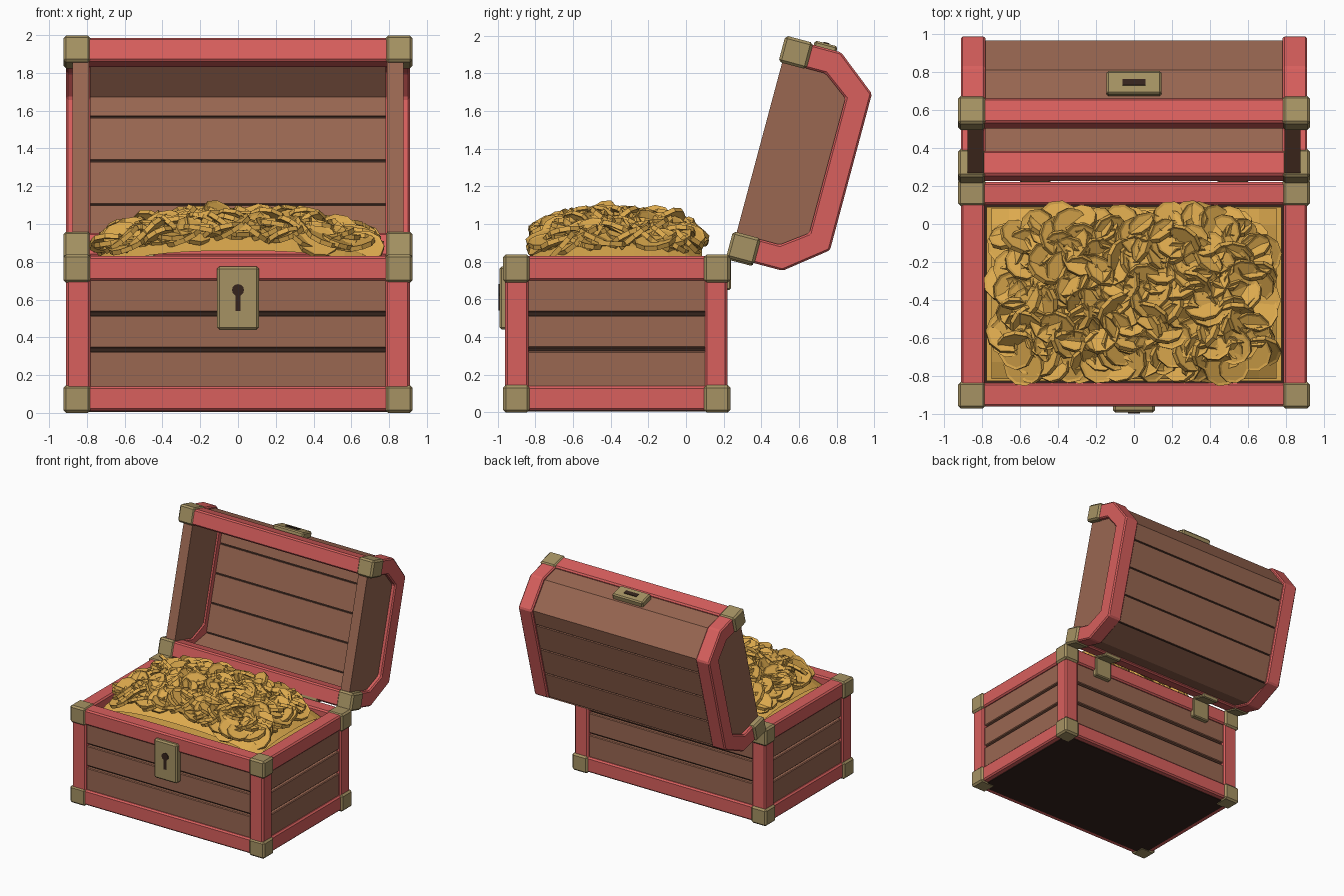
import bpy, bmesh, math, random
from mathutils import Matrix, Vector

cube = bpy.data.objects.get("Cube")
if cube:
    bpy.data.objects.remove(cube, do_unlink=True)


def material(name, rgb):
    m = bpy.data.materials.new(name)
    m.use_nodes = True
    m.diffuse_color = (*rgb, 1)
    node = next(n for n in m.node_tree.nodes if n.type == 'BSDF_PRINCIPLED')
    node.inputs["Base Color"].default_value = (*rgb, 1)
    node.inputs["Roughness"].default_value = 0.7
    return m


RED = material("red_trim", (0.69, 0.115, 0.11))
WOOD = material("brown_wood", (0.32, 0.135, 0.083))
BRASS = material("dull_brass", (0.38, 0.29, 0.125))
GOLD = material("gold", (0.72, 0.40, 0.075))
DARK = material("dark_wood", (0.035, 0.017, 0.012))

# The lid is built in its own frame (x, u along the rim, -v into the dome) and swung open
HINGE = Matrix.Translation((0, 0.22, 0.82)) @ Matrix.Rotation(math.radians(75), 4, 'X')


def finish(name, bm, mat, lid=False, bevel=0.0):
    bmesh.ops.recalc_face_normals(bm, faces=bm.faces)
    me = bpy.data.meshes.new(name)
    bm.to_mesh(me)
    bm.free()
    me.materials.append(mat)
    ob = bpy.data.objects.new(name, me)
    bpy.context.scene.collection.objects.link(ob)
    if lid:
        ob.matrix_world = HINGE
    if bevel:
        mod = ob.modifiers.new("bevel", 'BEVEL')
        mod.width = bevel
        mod.segments = 1
        mod.limit_method = 'ANGLE'
    return ob


def box(name, mat, x, y, z, bevel=0.0, lid=False):
    """Box from ranges; on the lid, z is the depth v into the dome."""
    if lid:
        z = (-z[1], -z[0])
    bm = bmesh.new()
    bmesh.ops.create_cube(bm, size=1)
    for v in bm.verts:
        v.co = [r[0] if c < 0 else r[1] for c, r in zip(v.co, (x, y, z))]
    return finish(name, bm, mat, lid, bevel)


def lid_prism(name, mat, profile, x, bevel=0.0):
    """Extrude a closed (u, v) profile across x in the lid frame."""
    bm = bmesh.new()
    face = bm.faces.new([bm.verts.new((x[0], u, -v)) for u, v in profile])
    ext = bmesh.ops.extrude_face_region(bm, geom=[face])
    moved = [g for g in ext["geom"] if isinstance(g, bmesh.types.BMVert)]
    bmesh.ops.translate(bm, verts=moved, vec=(x[1] - x[0], 0, 0))
    return finish(name, bm, mat, True, bevel)


def side_range(s, a, b):
    return (a, b) if s > 0 else (-b, -a)


SIDES = ((1, "left"), (-1, "right"))
FRONT, BACK = (-0.96, -0.835), (0.10, 0.22)
ENDS = (("front", FRONT), ("back", BACK))
LEVELS = (("bottom", (0.01, 0.14)), ("top", (0.70, 0.83)))
ROWS = ((0.13, 0.325), (0.343, 0.515), (0.533, 0.71))

# Base core, underside and gold bed
box("base_core", DARK, (-0.86, 0.86), (-0.91, 0.17), (0.004, 0.62))
box("gold_bed", GOLD, (-0.775, 0.775), (-0.825, 0.09), (0.6, 0.73))

# Base planks
for i, row in enumerate(ROWS):
    for end, y in (("front", (-0.94, -0.85)), ("back", (0.11, 0.20))):
        box(f"{end}_plank_{i}", WOOD, (-0.8, 0.8), y, row, 0.006)
    for s, side in SIDES:
        box(f"{side}_plank_{i}", WOOD, side_range(s, 0.80, 0.89), (-0.85, 0.11), row, 0.006)

# Base red frame
for level, z in LEVELS:
    for end, y in ENDS:
        box(f"{end}_{level}_rail", RED, (-0.8, 0.8), y, z, 0.012)
    for s, side in SIDES:
        box(f"{side}_{level}_rail", RED, side_range(s, 0.785, 0.91), (-0.85, 0.12), z, 0.012)
for s, side in SIDES:
    for end, y in ENDS:
        box(f"{side}_{end}_post", RED, side_range(s, 0.78, 0.91), y, (0.02, 0.82), 0.012)

# Brass corners of base and lid
for s, side in SIDES:
    x = side_range(s, 0.78, 0.925)
    for end, y in (("front", (-0.97, -0.83)), ("back", (0.095, 0.235))):
        for level, z in (("bottom", (0.0, 0.145)), ("top", (0.69, 0.838))):
            box(f"{side}_{end}_{level}_corner", BRASS, x, y, z, 0.014)
    for end, u in (("back", (0.0, 0.145)), ("front", (1.075, 1.22))):
        box(f"lid_{side}_{end}_corner", BRASS, x, u, (-0.008, 0.145), 0.014, True)

# Lid end arches and end panels
outer = [(0.01, 0), (0.01, 0.30), (0.18, 0.515), (1.04, 0.515), (1.21, 0.30), (1.21, 0)]
inner = [(0.14, 0), (0.14, 0.25), (0.24, 0.385), (0.98, 0.385), (1.08, 0.25), (1.08, 0)]
for s, side in SIDES:
    lid_prism(f"lid_{side}_arch", RED, outer + inner[::-1], side_range(s, 0.78, 0.91), 0.01)
    panel = [(u + (0.02 if u > 0.6 else -0.02), v + 0.012) for u, v in inner]
    lid_prism(f"lid_{side}_panel", WOOD, panel, side_range(s, 0.79, 0.875))

# Lid rails
for end, u in (("back", (0.01, 0.14)), ("front", (1.08, 1.21))):
    box(f"lid_{end}_rail", RED, (-0.8, 0.8), u, (0.0, 0.135), 0.012, True)

# Lid planks: slices of a bent shell, with dark strips behind the seams
shell_out = [(0.03, 0.12), (0.03, 0.29), (0.17, 0.495), (0.41, 0.495), (0.65, 0.495),
             (0.89, 0.495), (1.03, 0.495), (1.19, 0.29), (1.19, 0.12)]
shell_in = [(0.09, 0.12), (0.09, 0.27), (0.17, 0.435), (0.41, 0.435), (0.65, 0.435),
            (0.89, 0.435), (1.0, 0.435), (1.13, 0.27), (1.13, 0.12)]
GAP = 0.006
for i, (a, b) in enumerate(((0, 2), (2, 3), (3, 4), (4, 5), (5, 8))):
    shift = [0.0] * 9
    if a:
        shift[a] = GAP
    if b < 8:
        shift[b] = -GAP
    ring = [(shell_out[k][0] + shift[k], shell_out[k][1]) for k in range(a, b + 1)]
    ring += [(shell_in[k][0] + shift[k], shell_in[k][1]) for k in range(b, a - 1, -1)]
    lid_prism(f"lid_plank_{i}", WOOD, ring, (-0.79, 0.79))
for i in range(2, 6):
    u = shell_out[i][0]
    box(f"lid_seam_{i}", DARK, (-0.785, 0.785), (u - 0.01, u + 0.01), (0.445, 0.483), 0, True)

# Lock plate with keyhole, and lid clasp with slot
box("lock_plate", BRASS, (-0.11, 0.11), (-0.99, -0.93), (0.44, 0.775), 0.012)
bm = bmesh.new()
bmesh.ops.create_cone(bm, cap_ends=True, segments=12, radius1=0.032, radius2=0.032, depth=0.008,
                      matrix=Matrix.Translation((0, -0.992, 0.65)) @ Matrix.Rotation(math.pi / 2, 4, 'X'))
finish("keyhole_round", bm, DARK)
box("keyhole_slot", DARK, (-0.014, 0.014), (-0.996, -0.988), (0.54, 0.65))
box("lid_clasp", BRASS, (-0.145, 0.145), (1.18, 1.235), (0.15, 0.275), 0.01, True)
box("clasp_slot", DARK, (-0.06, 0.06), (1.232, 1.24), (0.195, 0.23), 0, True)

# Hinges
for s, side in SIDES:
    x = side_range(s, 0.44, 0.60)
    box(f"{side}_hinge_leaf", BRASS, x, (0.19, 0.238), (0.65, 0.815), 0.008)
    box(f"{side}_lid_hinge_leaf", BRASS, x, (-0.008, 0.03), (0.0, 0.14), 0.008, True)


# Treasure heap
def heap(x, y):
    fx = max(0, 1 - abs(x / 0.84) ** 2.6)
    fy = max(0, 1 - abs((y + 0.36) / 0.54) ** 2.8)
    return 0.74 + 0.30 * (fx * fy) ** 0.6


bm = bmesh.new()
bmesh.ops.create_grid(bm, x_segments=16, y_segments=10, size=0.5)
for v in bm.verts:
    x, y = v.co.x * 1.5, v.co.y * 0.9 - 0.365
    v.co = (x, y, heap(x, y) - 0.05)
finish("gold_mound", bm, GOLD)

random.seed(7)
bm = bmesh.new()
NX, NY = 22, 14
for i in range(NX * NY):
    fx = (i % NX + random.random()) / NX * 2 - 1
    fy = (i // NX + random.random()) / NY * 2 - 1
    x, y = 0.69 * fx, 0.39 * fy - 0.365
    if abs(fx) > 0.85 and abs(fy) > 0.8:
        continue
    radius = random.uniform(0.085, 0.115)
    # Coins lean loosely along the slope of the heap
    lean = Vector((0.35 * fx + random.gauss(0, 0.42), 0.35 * fy + random.gauss(0, 0.42), 1))
    turn = Vector((0, 0, 1)).rotation_difference(lean.normalized()).to_matrix().to_4x4()
    place = Matrix.Translation((x, y, heap(x, y) - random.uniform(0.0, 0.03)))
    spin = Matrix.Rotation(random.uniform(0, 6.28), 4, 'Z')
    made = bmesh.ops.create_cone(bm, cap_ends=True, segments=10, radius1=radius,
                                 radius2=radius, depth=0.026, matrix=place @ turn @ spin)
    caps = [f for f in {f for v in made["verts"] for f in v.link_faces} if len(f.verts) == 10]
    for cap in caps:
        bmesh.ops.inset_region(bm, faces=[cap], thickness=0.014, depth=0)
        bmesh.ops.translate(bm, verts=cap.verts, vec=cap.normal * -0.005)
finish("coins", bm, GOLD)
